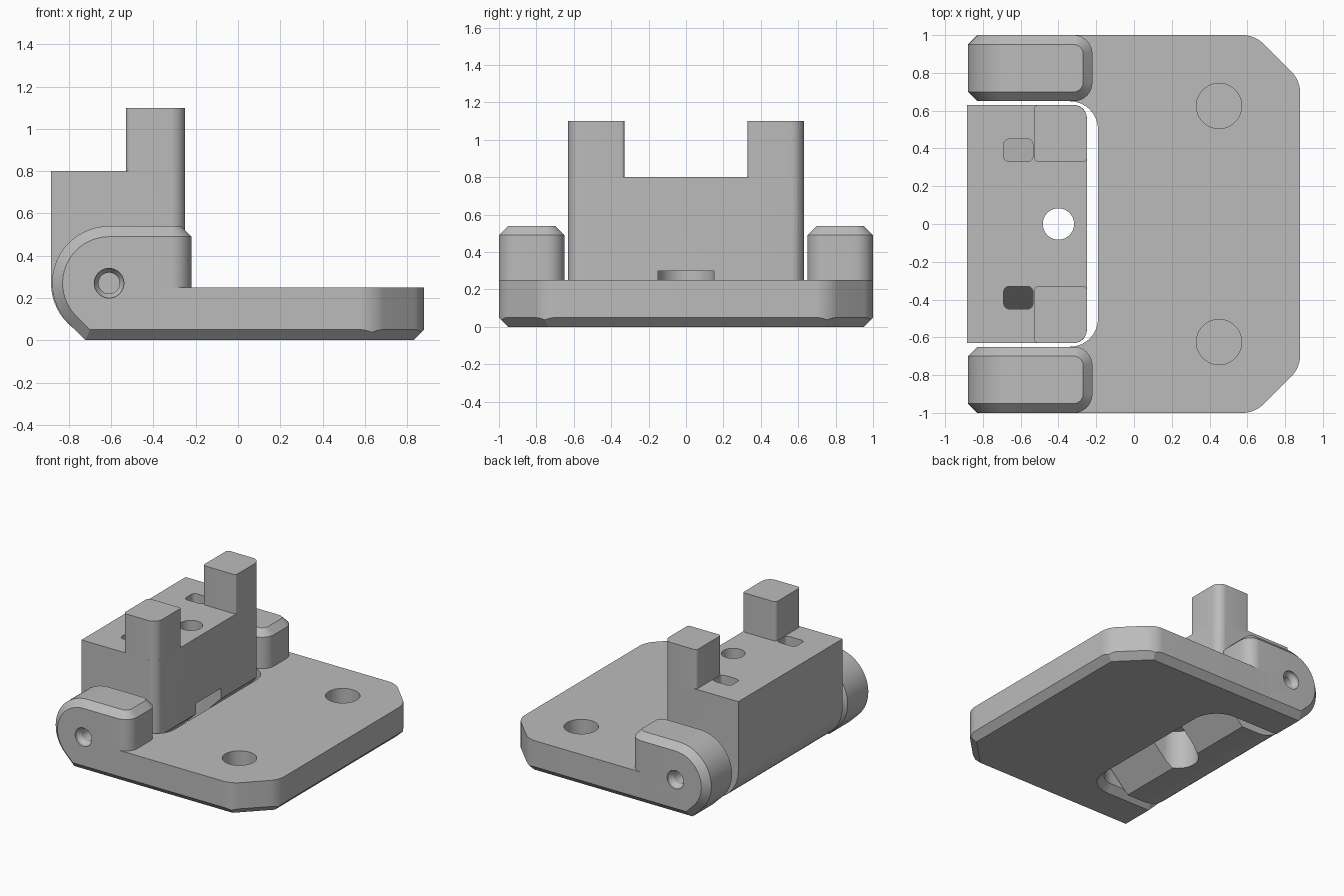
import bpy, bmesh, math
from mathutils import Vector

if "Cube" in bpy.data.objects:
    bpy.data.objects.remove(bpy.data.objects["Cube"])

GREY = bpy.data.materials.new("light_grey")
GREY.use_nodes = True
GREY.diffuse_color = (0.5, 0.5, 0.5, 1)
GREY.node_tree.nodes["Principled BSDF"].inputs["Base Color"].default_value = (0.5, 0.5, 0.5, 1)

C = 0.05                      # chamfer size
PIN_X, PIN_Z, PIN_R = -0.61, 0.27, 0.27


def loft(name, rings, axis="z"):
    """Capped solid through rings of (2D outline, height along axis)."""
    bm = bmesh.new()
    loops = []
    for outline, h in rings:
        loops.append([bm.verts.new((u, v, h) if axis == "z" else (u, h, v)) for u, v in outline])
    n = len(loops[0])
    for a, b in zip(loops, loops[1:]):
        for i in range(n):
            j = (i + 1) % n
            bm.faces.new((a[i], a[j], b[j], b[i]))
    bm.faces.new(loops[0])
    bm.faces.new(loops[-1])
    bmesh.ops.recalc_face_normals(bm, faces=bm.faces)
    mesh = bpy.data.meshes.new(name)
    bm.to_mesh(mesh)
    bm.free()
    ob = bpy.data.objects.new(name, mesh)
    bpy.context.collection.objects.link(ob)
    return ob


def prism(name, outline, lo, hi, axis="z"):
    return loft(name, [(outline, lo), (outline, hi)], axis)


def rounded(pts, radii, steps=8):
    """Polygon with each corner replaced by a tangent arc."""
    pts = [Vector(p) for p in pts]
    out = []
    for i, (p, r) in enumerate(zip(pts, radii)):
        if r <= 0:
            out.append(tuple(p))
            continue
        d1 = (pts[i - 1] - p).normalized()
        d2 = (pts[(i + 1) % len(pts)] - p).normalized()
        half = d1.angle(d2) / 2
        centre = p + (d1 + d2).normalized() * r / math.sin(half)
        va = p + d1 * r / math.tan(half) - centre
        vb = p + d2 * r / math.tan(half) - centre
        w = math.pi - 2 * half
        for k in range(steps + 1):
            t = k / steps
            q = centre + (va * math.sin((1 - t) * w) + vb * math.sin(t * w)) / math.sin(w)
            out.append(tuple(q))
    return out


def rect(x0, x1, y0, y1, r_left=0, r_right=0):
    return rounded([(x0, y0), (x1, y0), (x1, y1), (x0, y1)], [r_left, r_right, r_right, r_left])


def circle(x, y, r, n=40):
    return [(x + r * math.cos(2 * math.pi * i / n), y + r * math.sin(2 * math.pi * i / n)) for i in range(n)]


def finish(ob, *steps):
    """Apply boolean steps, drop the cutters, shade and colour."""
    for operation, tool in steps:
        mod = ob.modifiers.new("cut", "BOOLEAN")
        mod.operation, mod.object, mod.solver = operation, tool, "EXACT"
        tool.hide_render = True
    if steps:
        bpy.context.view_layer.update()
        graph = bpy.context.evaluated_depsgraph_get()
        mesh = bpy.data.meshes.new_from_object(ob.evaluated_get(graph))
        ob.modifiers.clear()
        ob.data = mesh
        for _, tool in steps:
            bpy.data.objects.remove(tool)
    ob.data.materials.clear()
    ob.data.materials.append(GREY)
    bpy.ops.object.select_all(action="DESELECT")
    ob.select_set(True)
    bpy.context.view_layer.objects.active = ob
    bpy.ops.object.shade_smooth_by_angle(angle=math.radians(25))


# Base plate: clipped corners, chamfered underside, slot and blind holes
def plate_outline(c):
    a, b = 0.64 - 0.414 * c, 0.76 - 0.414 * c
    x, y = 0.88 - c, 1 - c
    return [(-0.4, -y), (a, -y), (x, -b), (x, b), (a, y), (-0.4, y)]


def slot_outline(c):
    return rect(-1, -0.19 + c, -0.65 - c, 0.65 + c, 0, 0.15 + c)


plate = loft("base_plate", [(plate_outline(C), 0), (plate_outline(0), C), (plate_outline(0), 0.25)])
corner_pts = [(-1, -1.0005), (0.64, -1.0005), (0.8805, -0.76), (0.8805, 0.76), (0.64, 1.0005), (-1, 1.0005)]
corners = prism("corner_cutter", rounded(corner_pts, [0, 0.17, 0.17, 0.17, 0.17, 0]), -0.1, 0.4)
slot = loft("slot_cutter", [(slot_outline(2 * C), -C), (slot_outline(0), C), (slot_outline(0), 0.4)])
holes = [prism("hole_cutter", circle(0.45, s * 0.625, 0.12), 0.05, 0.4) for s in (-1, 1)]
finish(plate, ("INTERSECT", corners), ("DIFFERENCE", slot), *[("DIFFERENCE", h) for h in holes])


# Hinge ears: rounded side profile, chamfered all round, pin hole outside
def ear_profile(c):
    r = PIN_R - c
    arc = [math.radians(225 - 135 * i / 20) for i in range(21)]
    pts = [(PIN_X + r * math.cos(a), PIN_Z + r * math.sin(a)) for a in arc]
    return pts + [(0, 2 * PIN_R - c), (0, c), (PIN_X + r - r * math.sqrt(2), c)]


def ear_plan(s, c):
    e = 0.0005 - c
    y0, y1 = sorted((s * (0.65 - e), s * (1 + e)))
    return rect(-1, -0.22 - c, y0, y1, 0, 0.1 - c)


for s, side in ((-1, "front"), (1, "back")):
    inner, outer = s * 0.65, s
    ear = loft(side + "_hinge_ear", [
        (ear_profile(C), inner), (ear_profile(0), inner + s * C),
        (ear_profile(0), outer - s * C), (ear_profile(C), outer)], "y")
    top = 2 * PIN_R + 0.0005
    plan = loft("plan_cutter", [(ear_plan(s, 0), -0.1), (ear_plan(s, 0), top - C), (ear_plan(s, C), top)])
    pin = loft("pin_cutter", [
        (circle(PIN_X, PIN_Z, r), s * y)
        for r, y in ((0.07, 1.1), (0.07, 0.98), (0.05, 0.95), (0.05, 0.85))], "y")
    finish(ear, ("INTERSECT", plan), ("DIFFERENCE", pin))

# Hinged block: rounded lower back edge, sloped lower inner edge
bend = [math.radians(180 + 90 * i / 14) for i in range(15)]
profile = [(PIN_X + 0.275 * math.cos(a), PIN_Z + 0.27 * math.sin(a)) for a in bend]
profile += [(-0.47, 0), (-0.25, 0.22), (-0.25, 0.8), (-0.885, 0.8)]
block = prism("hinged_block", profile, -0.63, 0.63, "y")
block_plan = prism("block_plan_cutter", rect(-1, -0.2495, -0.6305, 0.6305, 0, 0.07), -0.1, 1)
bore = prism("bore_cutter", circle(-0.4, 0, 0.083), -0.1, 1)
half_turn = [math.radians(90 + 180 * i / 20) for i in range(21)]
u_shape = [(-0.4 + 0.15 * math.cos(a), 0.15 * math.sin(a)) for a in half_turn] + [(0, -0.15), (0, 0.15)]
nut_slot = prism("nut_slot_cutter", u_shape, -0.1, 0.3)
pockets = []
for s in (-1, 1):
    y0, y1 = sorted((s * 0.33, s * 0.45))
    pocket = prism("pocket_cutter", rect(-0.69, -0.535, y0, y1, 0.03, 0.03), 0.5, 0.9)
    for v in pocket.data.vertices:
        if v.co.z < 0.6:
            v.co.z = 0.72 - 2 * (abs(v.co.y) - 0.33)
    pockets.append(pocket)
finish(block, ("INTERSECT", block_plan), ("DIFFERENCE", bore), ("DIFFERENCE", nut_slot),
       *[("DIFFERENCE", p) for p in pockets])

# Two upright posts on the block
for s, side in ((-1, "front"), (1, "back")):
    corners = [(-0.53, s * 0.33), (-0.25, s * 0.33), (-0.25, s * 0.63), (-0.53, s * 0.63)]
    finish(prism(side + "_post", rounded(corners, [0.025, 0.015, 0.07, 0.025]), 0.78, 1.1))
